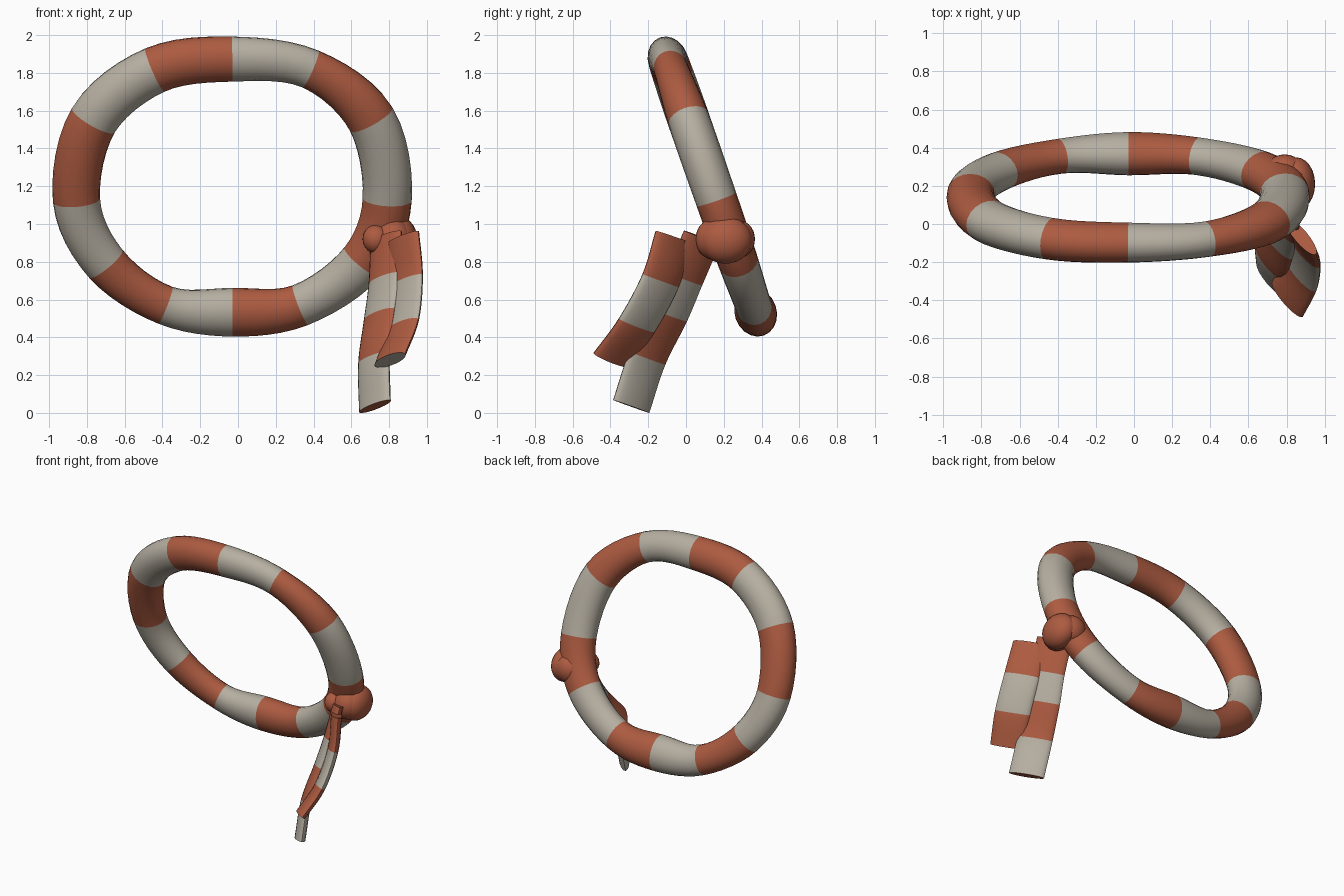
import bpy, bmesh, math
from mathutils import Vector

if "Cube" in bpy.data.objects:
    bpy.data.objects.remove(bpy.data.objects["Cube"])


def material(name, rgb):
    m = bpy.data.materials.new(name)
    m.diffuse_color = (*rgb, 1)
    m.use_nodes = True
    m.node_tree.nodes["Principled BSDF"].inputs["Base Color"].default_value = m.diffuse_color
    return m


MATS = [material("terracotta", (0.42, 0.105, 0.052)),
        material("cream", (0.47, 0.43, 0.36))]


def spline(p0, p1, p2, p3, t):
    # Catmull-Rom interpolation
    return 0.5 * (2 * p1 + (p2 - p0) * t + (2 * p0 - 5 * p1 + 4 * p2 - p3) * t * t
                  + (3 * p1 - p0 - 3 * p2 + p3) * t ** 3)


def finish(bm, name):
    bmesh.ops.recalc_face_normals(bm, faces=bm.faces)
    me = bpy.data.meshes.new(name)
    bm.to_mesh(me)
    bm.free()
    ob = bpy.data.objects.new(name, me)
    bpy.context.collection.objects.link(ob)
    for m in MATS:
        me.materials.append(m)
    bpy.context.view_layer.objects.active = ob
    ob.select_set(True)
    bpy.ops.object.shade_smooth_by_angle(angle=math.radians(45))
    ob.select_set(False)
    return ob


def sweep(name, frames, colours, closed, caps=(0, 0), sides=20):
    # frames: (centre, half-axis u, half-axis v); colours: one per span
    bm = bmesh.new()
    rings = []
    for c, u, v in frames:
        rings.append([bm.verts.new(c + u * math.cos(2 * math.pi * k / sides)
                                   + v * math.sin(2 * math.pi * k / sides))
                      for k in range(sides)])
    n = len(rings)
    for i in range(n if closed else n - 1):
        a, b = rings[i], rings[(i + 1) % n]
        for k in range(sides):
            j = (k + 1) % sides
            bm.faces.new((a[k], a[j], b[j], b[k])).material_index = colours[i]
    if not closed:
        for ring, col in ((rings[0], caps[0]), (rings[-1], caps[1])):
            bm.faces.new(ring).material_index = col
    return finish(bm, name)


# Tilted striped ring: stripe borders as (x, z, tube radius), clockwise from the top
BORDERS = [(-.03, 1.873, .121), (.385, 1.82, .108), (.705, 1.555, .13), (.79, 1.13, .13),
           (.66, .80, .125), (.33, .57, .114), (-.03, .533, .131), (-.385, .57, .106),
           (-.70, .79, .117), (-.855, 1.125, .125), (-.765, 1.55, .132), (-.44, 1.815, .127)]
STEPS = 6
normal = Vector((0, 1, .348)).normalized()
data = [Vector(b) for b in BORDERS]
samples = [spline(data[i - 1], data[i], data[(i + 1) % 12], data[(i + 2) % 12], s / STEPS)
           for i in range(12) for s in range(STEPS)]
centres = [Vector((p.x, -.10 + (1.88 - p.y) * .348, p.y)) for p in samples]
frames = []
for i, c in enumerate(centres):
    tangent = (centres[(i + 1) % len(centres)] - centres[i - 1]).normalized()
    frames.append((c, tangent.cross(normal).normalized() * samples[i].z,
                   normal * samples[i].z * .85))
sweep("striped_ring", frames, [1 - (i // STEPS) % 2 for i in range(len(frames))], True)


# Flat hanging straps with stripes
def strap(name, points, end_cap):
    pts = [Vector(p) for p in points]
    ext = [2 * pts[0] - pts[1]] + pts + [2 * pts[-1] - pts[-2]]
    path = [spline(*ext[i:i + 4], s / STEPS) for i in range(len(pts) - 1) for s in range(STEPS)]
    path.append(pts[-1])
    wide = Vector((.079, -.094, .034))
    fr = []
    for i, c in enumerate(path):
        t = path[min(i + 1, len(path) - 1)] - path[max(i - 1, 0)]
        fr.append((c, wide, t.cross(wide).normalized() * .036))
    sweep(name, fr, [(i // STEPS) % 2 for i in range(len(path) - 1)], False, (0, end_cap))


strap("short_strap", [(.875, -.065, .93), (.895, -.135, .70), (.875, -.26, .465),
                      (.805, -.395, .28)], 1)
strap("long_strap", [(.785, .085, .93), (.775, -.01, .71), (.75, -.09, .52),
                     (.72, -.205, .29), (.725, -.29, .034)], 0)

# Knot lobes
LOBES = [((.73, .12, .92), (.07, .07, .075)), ((.82, .15, .92), (.10, .10, .11)),
         ((.85, .21, .915), (.10, .14, .125)), ((.79, .28, .92), (.10, .085, .10))]
for n, (loc, size) in enumerate(LOBES):
    bm = bmesh.new()
    bmesh.ops.create_uvsphere(bm, u_segments=24, v_segments=14, radius=1)
    bmesh.ops.scale(bm, vec=size, verts=bm.verts)
    bmesh.ops.translate(bm, vec=loc, verts=bm.verts)
    finish(bm, f"knot_lobe_{n + 1}")
